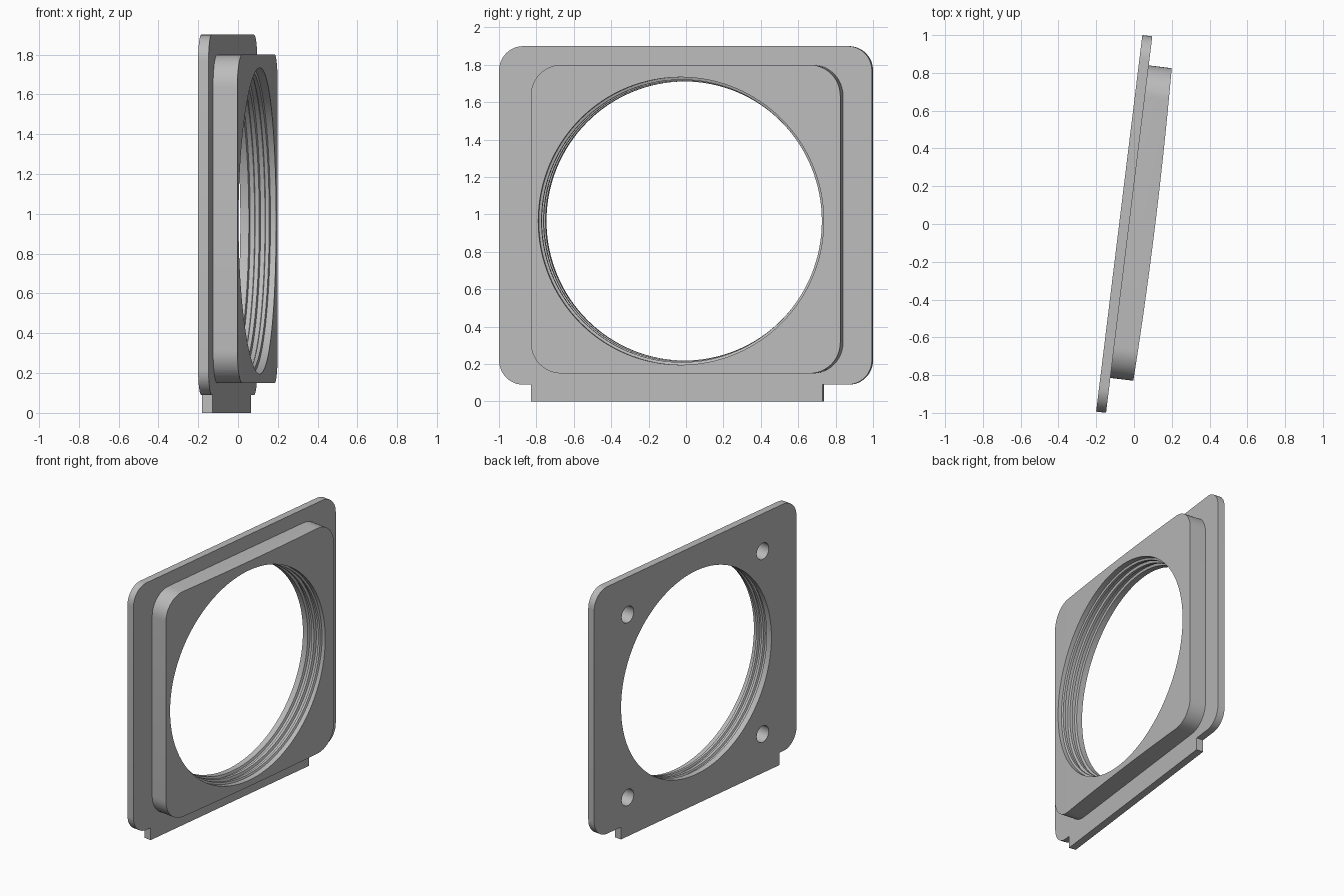
import bpy, bmesh, math

cube = bpy.data.objects.get("Cube")
if cube:
    bpy.data.objects.remove(cube, do_unlink=True)

# One plain grey plastic
grey = bpy.data.materials.new("mid grey")
grey.use_nodes = True
colour = (0.5, 0.5, 0.5, 1)
grey.diffuse_color = colour
grey.node_tree.nodes["Principled BSDF"].inputs["Base Color"].default_value = colour

BACK, STEP, FRONT = -0.078, -0.025, 0.097   # layer depths along local x
BORE_Y, BORE_Z = -0.015, 0.965


def finish(name, bm):
    bmesh.ops.recalc_face_normals(bm, faces=bm.faces)
    mesh = bpy.data.meshes.new(name)
    bm.to_mesh(mesh)
    bm.free()
    mesh.materials.append(grey)
    obj = bpy.data.objects.new(name, mesh)
    bpy.context.collection.objects.link(obj)
    return obj


def extrude(name, points, direction):
    bm = bmesh.new()
    face = bm.faces.new([bm.verts.new(p) for p in points])
    new = bmesh.ops.extrude_face_region(bm, geom=[face])["geom"]
    bmesh.ops.translate(bm, vec=direction, verts=[v for v in new if isinstance(v, bmesh.types.BMVert)])
    return finish(name, bm)


def rounded_rect(y0, y1, z0, z1, r, steps=12):
    """Counter-clockwise (y, z) outline starting at the lower right corner."""
    pts = []
    centres = [(y1 - r, z0 + r), (y1 - r, z1 - r), (y0 + r, z1 - r), (y0 + r, z0 + r)]
    for i, (cy, cz) in enumerate(centres):
        for k in range(steps + 1):
            a = math.pi / 2 * (i - 1 + k / steps)
            pts.append((cy + r * math.cos(a), cz + r * math.sin(a)))
    return pts


def lathe(name, profile, cy, cz, sides):
    """Closed solid turned about an axis along x; profile is (x, radius)."""
    bm = bmesh.new()
    rings = []
    for x, r in profile:
        angles = [2 * math.pi * k / sides for k in range(sides)]
        rings.append([bm.verts.new((x, cy + r * math.cos(a), cz + r * math.sin(a))) for a in angles])
    for a, b in zip(rings, rings[1:]):
        for k in range(sides):
            j = (k + 1) % sides
            bm.faces.new((a[k], a[j], b[j], b[k]))
    bm.faces.new(rings[0])
    bm.faces.new(rings[-1])
    return finish(name, bm)


def combine(target, tool, operation):
    mod = target.modifiers.new(operation.lower(), "BOOLEAN")
    mod.operation, mod.solver, mod.object = operation, "EXACT", tool
    bpy.ops.object.select_all(action="DESELECT")
    target.select_set(True)
    bpy.context.view_layer.objects.active = target
    bpy.ops.object.modifier_apply(modifier=mod.name)
    bpy.data.objects.remove(tool, do_unlink=True)


# Back plate with the locating tab along its bottom edge
outline = rounded_rect(-1.01, 0.998, 0.09, 1.9, 0.13)
outline += [(-0.839, 0.09), (-0.839, 0), (0.733, 0), (0.733, 0.09)]
frame = extrude("mounting_frame", [(BACK, y, z) for y, z in outline], (STEP - BACK, 0, 0))

# Raised block, its front face bowed gently about the vertical
block = extrude("raised_block",
                [(STEP - 0.02, y, z) for y, z in rounded_rect(-0.824, 0.843, 0.15, 1.8, 0.165)],
                (0.25, 0, 0))
bow = []
for k in range(33):
    t = k / 16 - 1
    bow.append((FRONT + 0.015 * (1 - t * t), 0.0095 + 0.8335 * t * 1.02, -0.2))
bow += [(-0.3, bow[-1][1], -0.2), (-0.3, bow[0][1], -0.2)]
combine(block, extrude("bow_tool", bow, (0, 0, 2.4)), "INTERSECT")
combine(frame, block, "UNION")

# Round opening with ridged wall
bore = [(-0.2, 0.746), (-0.035, 0.746), (-0.03, 0.763), (-0.008, 0.763), (-0.003, 0.75),
        (0.017, 0.75), (0.022, 0.768), (0.044, 0.768), (0.049, 0.755),
        (0.067, 0.755), (0.072, 0.769), (0.25, 0.769)]
combine(frame, lathe("bore_tool", bore, BORE_Y, BORE_Z, 128), "DIFFERENCE")

# Four blind screw holes in the back
for sy in (-1, 1):
    for sz in (-1, 1):
        hole = lathe("hole_tool", [(-0.2, 0.06), (0.04, 0.06)],
                     -0.005 + 0.67 * sy, 0.955 + 0.67 * sz, 32)
        combine(frame, hole, "DIFFERENCE")

# Smooth curves, keep crisp edges, and turn the frame slightly
bpy.ops.object.select_all(action="DESELECT")
frame.select_set(True)
bpy.context.view_layer.objects.active = frame
bpy.ops.object.shade_smooth_by_angle(angle=math.radians(30))
frame.rotation_euler.z = math.radians(-7)
